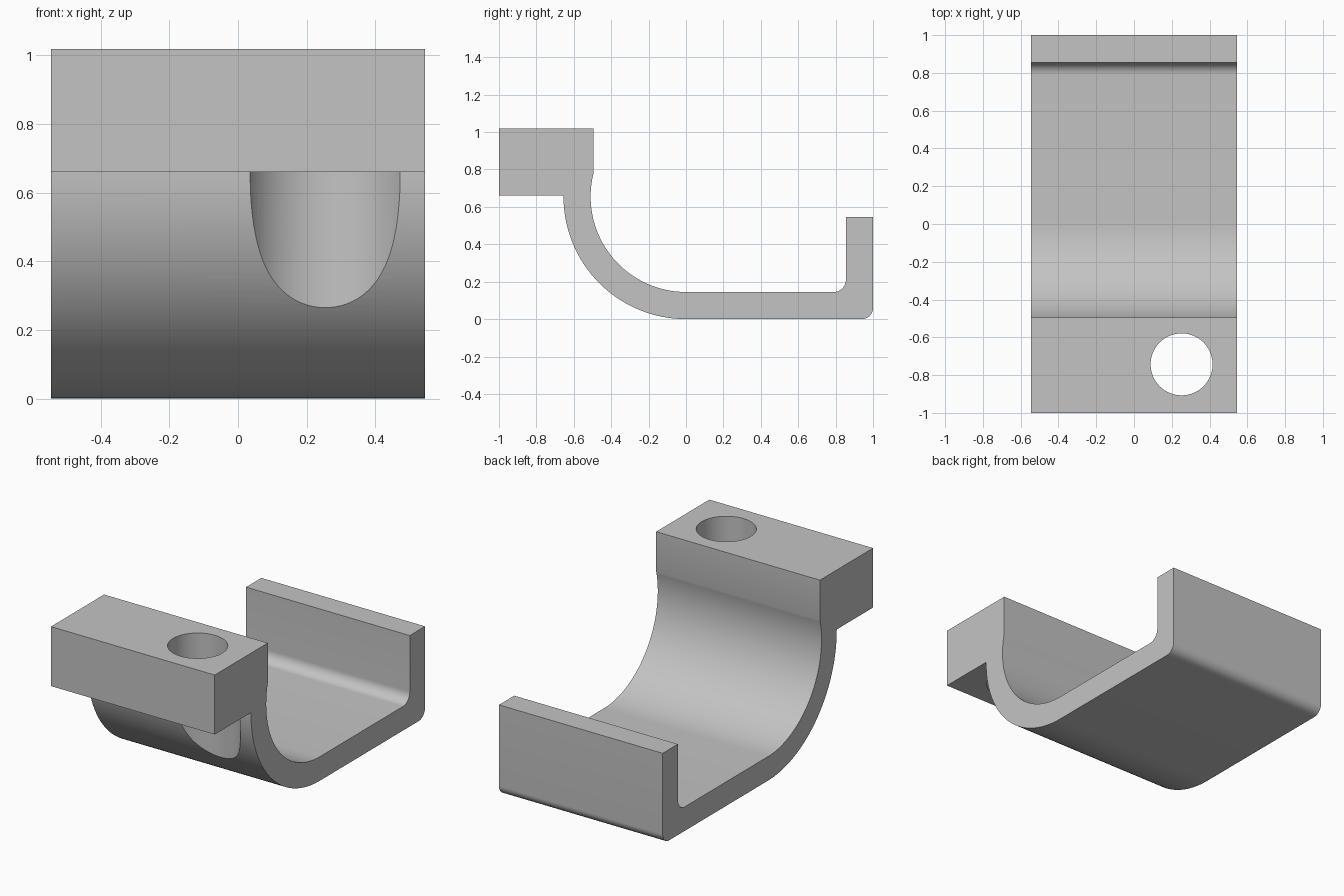
import bpy
import bmesh
from math import sin, cos, pi, radians, asin, sqrt

cube = bpy.data.objects.get("Cube")
if cube:
    bpy.data.objects.remove(cube, do_unlink=True)

HALF_WIDTH = 0.545
OUTER, INNER = 0.655, 0.51      # radii of the curved wall
LEDGE, TOP = 0.66, 1.018        # underside and top of the mounting block
BLOCK_BACK = -0.495

grey = bpy.data.materials.new("plain grey")
grey.use_nodes = True
colour = (0.55, 0.55, 0.55, 1)
grey.diffuse_color = colour
grey.node_tree.nodes["Principled BSDF"].inputs["Base Color"].default_value = colour


def arc(cy, cz, r, start, end, steps):
    """Points on an arc in the side plane, angles in radians."""
    angles = [start + (end - start) * i / steps for i in range(steps + 1)]
    return [(cy + r * cos(a), cz + r * sin(a)) for a in angles]


def extrude_profile(name, points):
    bm = bmesh.new()
    face = bm.faces.new([bm.verts.new((-HALF_WIDTH, y, z)) for y, z in points])
    grown = bmesh.ops.extrude_face_region(bm, geom=[face])
    verts = [g for g in grown["geom"] if isinstance(g, bmesh.types.BMVert)]
    bmesh.ops.translate(bm, verts=verts, vec=(2 * HALF_WIDTH, 0, 0))
    bmesh.ops.recalc_face_normals(bm, faces=bm.faces)
    mesh = bpy.data.meshes.new(name)
    bm.to_mesh(mesh)
    bm.free()
    obj = bpy.data.objects.new(name, mesh)
    bpy.context.collection.objects.link(obj)
    mesh.materials.append(grey)
    return obj


def drill(target, name, x, y, r, bottom, top):
    """Cut a vertical round hole."""
    bpy.ops.mesh.primitive_cylinder_add(vertices=96, radius=r, depth=top - bottom,
                                        location=(x, y, (top + bottom) / 2))
    cutter = bpy.context.object
    cutter.name = name
    cutter.hide_render = True
    cutter.data.materials.append(grey)
    mod = target.modifiers.new(name, 'BOOLEAN')
    mod.operation = 'DIFFERENCE'
    mod.solver = 'EXACT'
    mod.object = cutter
    bpy.context.view_layer.objects.active = target
    bpy.ops.object.modifier_apply(modifier=name)
    bpy.data.objects.remove(cutter, do_unlink=True)


# Side profile: block, outer curve, floor, upright lip, inner curve
rise = asin(sqrt(INNER ** 2 - BLOCK_BACK ** 2) / INNER)
profile = [(BLOCK_BACK, TOP), (-1, TOP), (-1, LEDGE), (-OUTER, LEDGE)]
profile += arc(0, OUTER, OUTER, pi, 1.5 * pi, 48)
profile += arc(0.94, 0.06, 0.06, -pi / 2, 0, 12)
profile += [(1, 0.547), (0.855, 0.547)]
profile += arc(0.79, 0.21, 0.065, 0, -pi / 2, 12)
profile += arc(0, OUTER, INNER, 1.5 * pi, pi - rise, 56)
bracket = extrude_profile("hooked_bracket", profile)

# Screw hole through the block and clearance recess in the curved wall
drill(bracket, "screw_hole", 0.252, -0.743, 0.164, 0.5, 1.2)
drill(bracket, "clearance_recess", 0.254, -0.776, 0.25, -0.1, LEDGE)

bpy.ops.object.select_all(action='DESELECT')
bracket.select_set(True)
bpy.context.view_layer.objects.active = bracket
bpy.ops.object.shade_smooth_by_angle(angle=radians(30))
